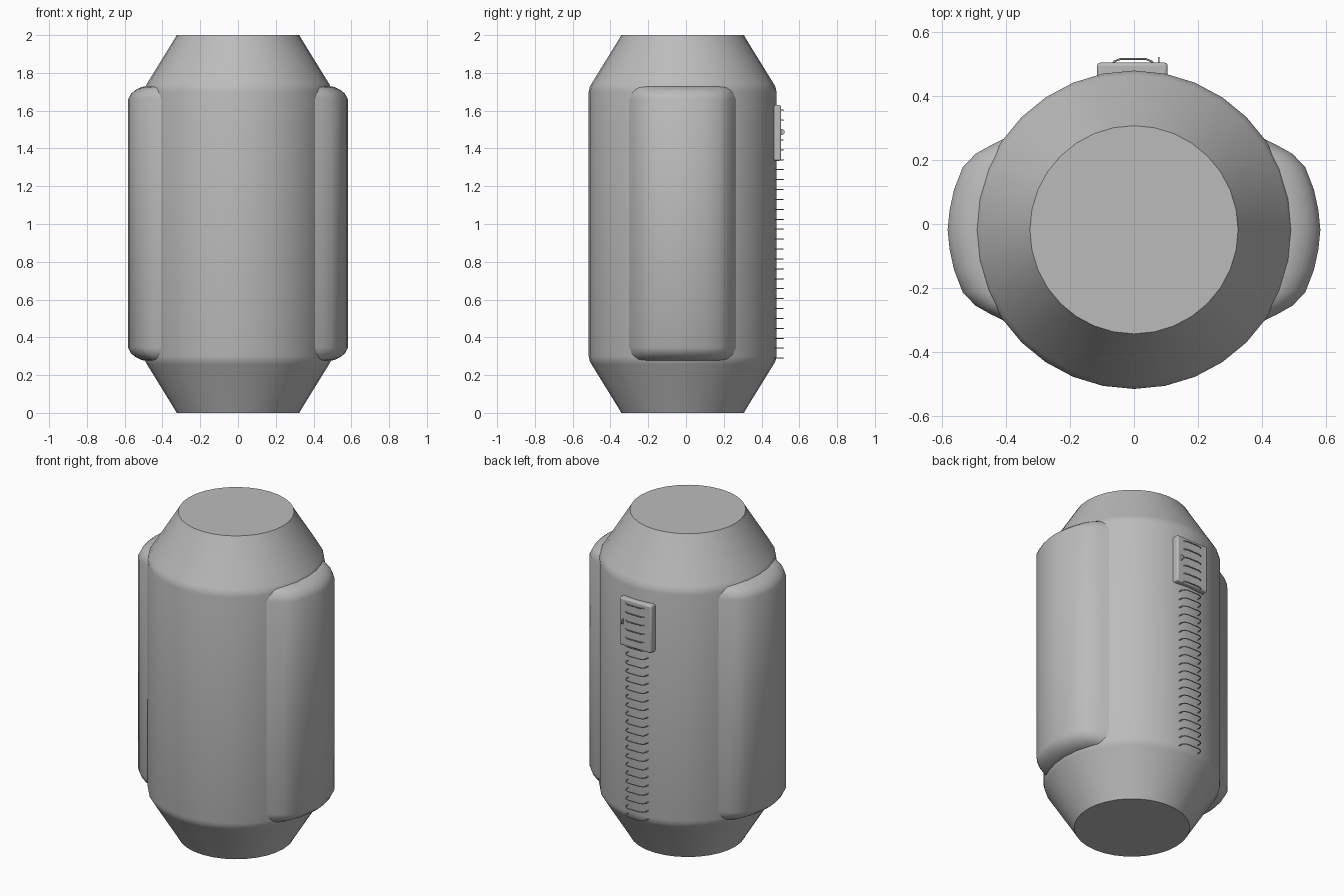
import bpy, bmesh, math

if "Cube" in bpy.data.objects:
    bpy.data.objects.remove(bpy.data.objects["Cube"])

CY = -0.018  # body axis in y

grey = bpy.data.materials.new("mid_grey")
grey.diffuse_color = (0.5, 0.5, 0.5, 1)
grey.use_nodes = True
grey.node_tree.nodes["Principled BSDF"].inputs["Base Color"].default_value = grey.diffuse_color


def finish(obj, angle=40):
    obj.data.materials.append(grey)
    bpy.ops.object.select_all(action='DESELECT')
    obj.select_set(True)
    bpy.context.view_layer.objects.active = obj
    bpy.ops.object.shade_smooth_by_angle(angle=math.radians(angle))


def loft(name, rings, angle=40):
    """Bridge equal-length closed rings and cap both ends."""
    bm = bmesh.new()
    loops = [[bm.verts.new(p) for p in r] for r in rings]
    n = len(loops[0])
    for a, b in zip(loops, loops[1:]):
        for i in range(n):
            j = (i + 1) % n
            bm.faces.new((a[i], a[j], b[j], b[i]))
    bm.faces.new(loops[0])
    bm.faces.new(loops[-1])
    bmesh.ops.recalc_face_normals(bm, faces=bm.faces)
    me = bpy.data.meshes.new(name)
    bm.to_mesh(me)
    bm.free()
    obj = bpy.data.objects.new(name, me)
    bpy.context.collection.objects.link(obj)
    finish(obj, angle)
    return obj


# Main canister: symmetric lathe profile with rounded shoulders
half = [(0.325, 0), (0.331, 0.012), (0.482, 0.257), (0.492, 0.275), (0.497, 0.30)]
profile = half + [(r, 2 - z) for r, z in reversed(half)]
N = 32
loft("canister_body", [[(r * math.sin(2 * math.pi * i / N),
                         CY + r * math.cos(2 * math.pi * i / N), z)
                        for i in range(N)] for r, z in profile])

# Side pods: rounded bulges with softly closed ends
outer = [(0.40, 0.287), (0.445, 0.265), (0.495, 0.237), (0.535, 0.195),
         (0.562, 0.125), (0.576, 0.06), (0.582, 0)]
outline = outer + [(x, -y) for x, y in reversed(outer[:-1])]
ends = [(0.275, 0.10), (0.28, 0.07), (0.295, 0.04), (0.315, 0.016), (0.345, 0)]
levels = ends + [(2.005 - z, d) for z, d in reversed(ends)]
for side, label in ((1, "right"), (-1, "left")):
    rings = []
    for z, d in levels:
        ring = [(side * (x - d), CY + y * (1 - 0.3 * d), z) for x, y in outline]
        ring += [(side * 0.25, CY - 0.2, z), (side * 0.25, CY + 0.2, z)]
        rings.append(ring)
    loft("side_pod_" + label, rings, 50)

# Back plate with bevelled edges
bpy.ops.mesh.primitive_cube_add(size=1, location=(-0.005, 0.4775, 1.482))
plate = bpy.context.object
plate.name = "back_plate"
plate.scale = (0.22, 0.053, 0.295)
bpy.ops.object.transform_apply(location=False, rotation=False, scale=True)
bev = plate.modifiers.new("Bevel", 'BEVEL')
bev.width, bev.segments = 0.01, 3
finish(plate)

# Column of thin staple-shaped rungs down the back
cu = bpy.data.curves.new("back_rungs", 'CURVE')
cu.dimensions = '3D'
cu.bevel_depth = 0.003
cu.bevel_resolution = 1
cu.use_fill_caps = True
path = [(-0.07, 0.46), (-0.066, 0.498), (-0.058, 0.508), (-0.04, 0.515)]
path += [(-x, y) for x, y in reversed(path)]
for k in range(26):
    sp = cu.splines.new('POLY')
    sp.points.add(len(path) - 1)
    for pt, (x, y) in zip(sp.points, path):
        pt.co = (x - 0.003, y, 0.29 + k * 0.0525, 1)
rungs = bpy.data.objects.new("back_rungs", cu)
bpy.context.collection.objects.link(rungs)
cu.materials.append(grey)

# Small round tab on the plate
bpy.ops.mesh.primitive_cylinder_add(vertices=12, radius=0.016, depth=0.005,
                                    location=(0.077, 0.506, 1.487),
                                    rotation=(0, math.pi / 2, 0))
tab = bpy.context.object
tab.name = "plate_tab"
finish(tab)
